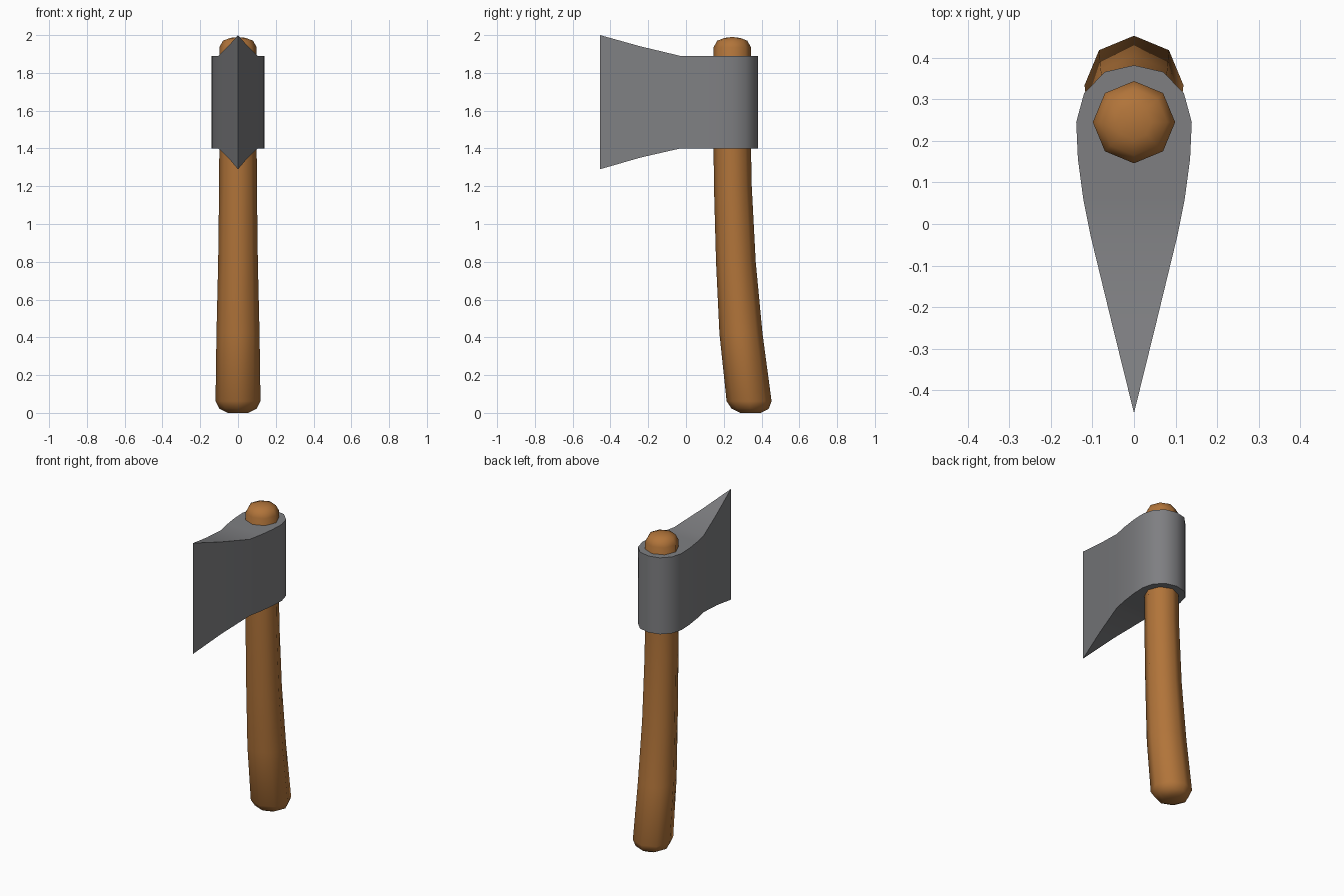
import bpy, bmesh, math

if "Cube" in bpy.data.objects:
    bpy.data.objects.remove(bpy.data.objects["Cube"])


def material(name, rgb):
    m = bpy.data.materials.new(name)
    m.diffuse_color = (*rgb, 1)
    m.use_nodes = True
    m.node_tree.nodes["Principled BSDF"].inputs["Base Color"].default_value = m.diffuse_color
    return m


def finish(bm, name, mat, angle):
    bmesh.ops.remove_doubles(bm, verts=bm.verts, dist=1e-5)
    bmesh.ops.recalc_face_normals(bm, faces=bm.faces)
    me = bpy.data.meshes.new(name)
    bm.to_mesh(me)
    bm.free()
    me.materials.append(mat)
    ob = bpy.data.objects.new(name, me)
    bpy.context.collection.objects.link(ob)
    bpy.ops.object.select_all(action='DESELECT')
    ob.select_set(True)
    bpy.context.view_layer.objects.active = ob
    bpy.ops.object.shade_smooth_by_angle(angle=math.radians(angle))
    return ob


wood = material("warm wood", (0.44, 0.175, 0.042))
steel = material("grey steel", (0.21, 0.212, 0.222))

# Handle: octagonal rings along a gently curved path (z, centre y, radius)
rings = [(0.0, 0.342, 0.055), (0.022, 0.340, 0.098), (0.062, 0.334, 0.119),
         (0.42, 0.291, 0.114), (0.80, 0.264, 0.105), (1.20, 0.248, 0.100),
         (1.40, 0.245, 0.099), (1.935, 0.245, 0.099), (1.97, 0.245, 0.080),
         (1.985, 0.245, 0.042)]
bm = bmesh.new()
loops = []
for z, y, r in rings:
    loops.append([bm.verts.new((r * math.cos(k * math.pi / 4),
                                y + r * math.sin(k * math.pi / 4), z))
                  for k in range(8)])
for a, b in zip(loops, loops[1:]):
    for k in range(8):
        n = (k + 1) % 8
        bm.faces.new((a[k], a[n], b[n], b[k]))
bm.faces.new(loops[0][::-1])
tip = bm.verts.new((0, 0.245, 1.99))
for k in range(8):
    bm.faces.new((loops[-1][k], loops[-1][(k + 1) % 8], tip))
finish(bm, "handle", wood, 60)

# Axe head: mirrored wedge, stations from back to cutting edge
# (y, half width, bottom z, top z)
stations = [(0.382, 0, 1.40, 1.89), (0.366, 0.07, 1.40, 1.89),
            (0.315, 0.12, 1.40, 1.89), (0.245, 0.139, 1.40, 1.89),
            (0.157, 0.135, 1.40, 1.89), (0.06, 0.122, 1.40, 1.89),
            (-0.03, 0.104, 1.40, 1.89), (-0.24, 0.053, 1.352, 1.94),
            (-0.455, 0, 1.29, 2.0)]
bm = bmesh.new()
sections = []
for y, w, lo, hi in stations:
    if w == 0:
        b, t = bm.verts.new((0, y, lo)), bm.verts.new((0, y, hi))
        sections.append((b, b, t, t))
    else:
        sections.append([bm.verts.new((x, y, z)) for x, z in
                         ((-w, lo), (w, lo), (w, hi), (-w, hi))])
for a, b in zip(sections, sections[1:]):
    for k in range(4):
        n = (k + 1) % 4
        corners = list(dict.fromkeys((a[k], a[n], b[n], b[k])))
        if len(corners) > 2:
            bm.faces.new(corners)
finish(bm, "axe_head", steel, 45)
